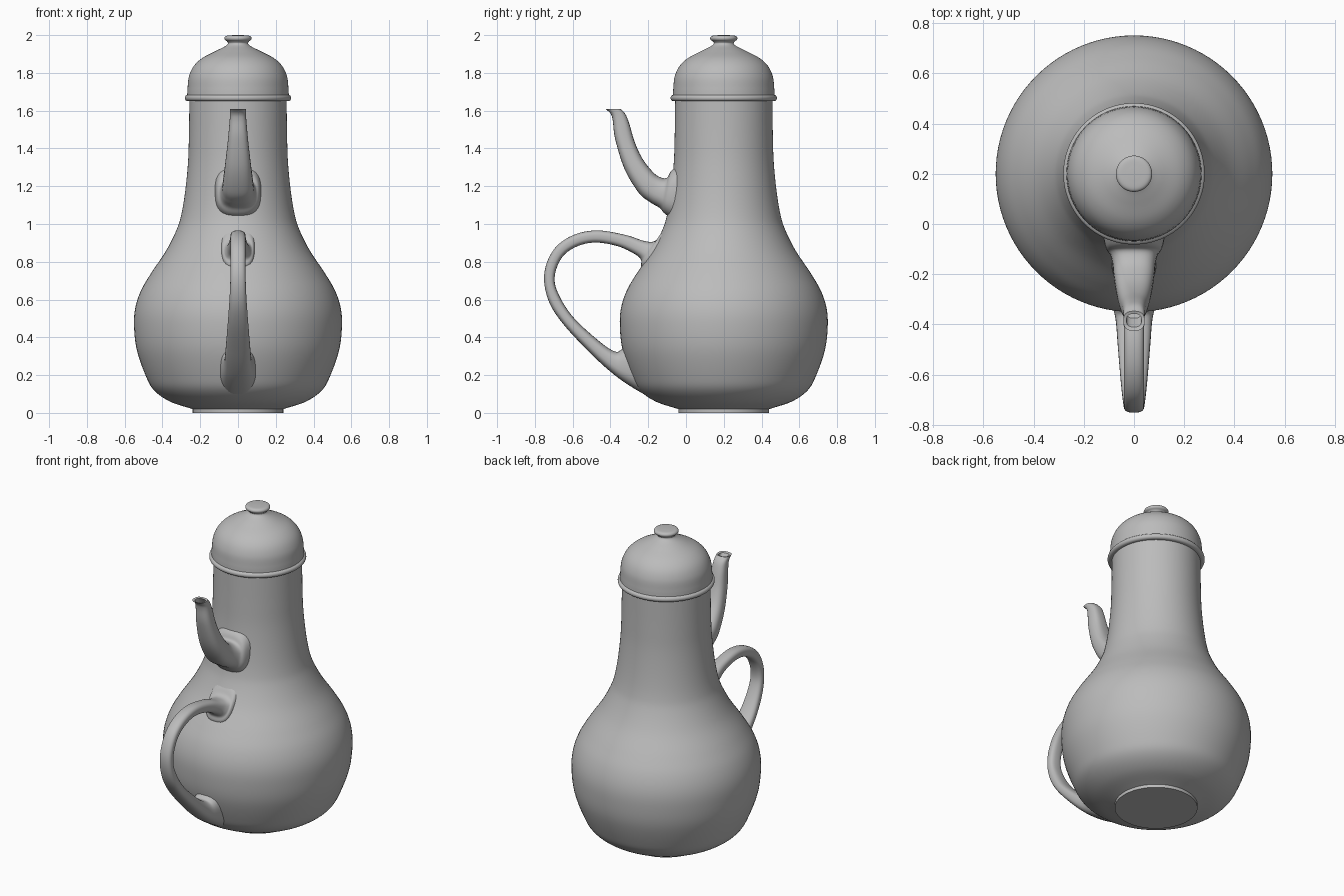
import bpy, bmesh, math
from mathutils import Vector

default = bpy.data.objects.get("Cube")
if default:
    bpy.data.objects.remove(default, do_unlink=True)

AXIS_Y = 0.2      # the pot's turning axis sits behind the origin


def make_material(name, colour):
    mat = bpy.data.materials.new(name)
    mat.use_nodes = True
    mat.diffuse_color = colour
    mat.node_tree.nodes["Principled BSDF"].inputs["Base Color"].default_value = colour
    return mat


GREY = make_material("plain grey", (0.5, 0.5, 0.5, 1))


def smooth_path(points, steps=6):
    """Catmull-Rom curve through points of any dimension."""
    pts = [Vector(p) for p in points]
    pts = [pts[0] * 2 - pts[1]] + pts + [pts[-1] * 2 - pts[-2]]
    path = []
    for a, b, c, d in zip(pts, pts[1:], pts[2:], pts[3:]):
        for i in range(steps):
            t = i / steps
            path.append(0.5 * (2 * b + (c - a) * t + (2 * a - 5 * b + 4 * c - d) * t**2
                               + (3 * b - a - 3 * c + d) * t**3))
    return path + [pts[-2]]


def loft(name, rings, angle=40):
    """Skin a list of closed rings and cap both ends."""
    bm = bmesh.new()
    loops = [[bm.verts.new(co) for co in ring] for ring in rings]
    n = len(loops[0])
    for lower, upper in zip(loops, loops[1:]):
        for i in range(n):
            j = (i + 1) % n
            bm.faces.new((lower[i], lower[j], upper[j], upper[i]))
    bm.faces.new(loops[0][::-1])
    bm.faces.new(loops[-1])
    bmesh.ops.recalc_face_normals(bm, faces=bm.faces[:])
    mesh = bpy.data.meshes.new(name)
    bm.to_mesh(mesh)
    bm.free()
    mesh.materials.append(GREY)
    obj = bpy.data.objects.new(name, mesh)
    bpy.context.scene.collection.objects.link(obj)
    bpy.ops.object.select_all(action="DESELECT")
    obj.select_set(True)
    bpy.context.view_layer.objects.active = obj
    bpy.ops.object.shade_smooth_by_angle(angle=math.radians(angle))
    return obj


def turned(name, profile, sides=96):
    """Turn a (radius, height) profile around the pot's axis."""
    turn = [math.tau * i / sides for i in range(sides)]
    return loft(name, [[(r * math.cos(a), AXIS_Y + r * math.sin(a), z) for a in turn]
                       for r, z in profile])


def section(outer, inner, half_width, sides=32, power=0.75):
    """Rounded, slightly boxy ring between an outer and an inner edge point."""
    middle, half = (outer + inner) / 2, (outer - inner) / 2
    ring = []
    for i in range(sides):
        a = math.tau * i / sides
        u = math.copysign(abs(math.cos(a)) ** power, math.cos(a))
        v = math.copysign(abs(math.sin(a)) ** power, math.sin(a))
        p = middle + half * u
        ring.append((half_width * v, p.x, p.y))
    return ring


def tube_rings(rows):
    """Rows hold outer y, z, inner y, z and the half width."""
    return [section(Vector((r[0], r[1])), Vector((r[2], r[3])), r[4])
            for r in smooth_path(rows)]


# Body: flat foot, round belly and tall neck
belly = [(0.24, 0.02), (0.36, 0.06), (0.445, 0.12), (0.49, 0.2), (0.535, 0.33),
         (0.55, 0.45), (0.545, 0.55), (0.515, 0.645), (0.46, 0.74), (0.38, 0.86),
         (0.325, 0.97), (0.3, 1.05), (0.28, 1.17), (0.265, 1.32), (0.26, 1.46),
         (0.257, 1.67)]
turned("body", [(0.24, 0)] + smooth_path(belly))

# Lid: beaded rim, dome and knob
bead = [(0.265 + 0.017 * math.cos(a), 1.667 + 0.017 * math.sin(a))
        for a in [math.radians(d) for d in range(-90, 71, 20)]]
dome = [(0.269, 1.684), (0.267, 1.72), (0.26, 1.78), (0.235, 1.835), (0.19, 1.878),
        (0.12, 1.915), (0.07, 1.94), (0.053, 1.955), (0.058, 1.966), (0.07, 1.976),
        (0.071, 1.988), (0.058, 1.997), (0.02, 2)]
turned("lid", [(0.24, 1.65)] + bead + smooth_path(dome))

# Spout: flared at the neck, with a recessed mouth
spout = [(0, 1.0, 0, 1.34, 0.13), (-0.1, 1.045, -0.075, 1.285, 0.115),
         (-0.14, 1.085, -0.1, 1.245, 0.095), (-0.19, 1.115, -0.135, 1.247, 0.085),
         (-0.25, 1.165, -0.175, 1.275, 0.08), (-0.325, 1.29, -0.23, 1.345, 0.068),
         (-0.375, 1.45, -0.27, 1.43, 0.054), (-0.388, 1.55, -0.3, 1.53, 0.045),
         (-0.4, 1.585, -0.32, 1.58, 0.042), (-0.425, 1.608, -0.347, 1.61, 0.042)]
mouth = [section(Vector((-0.41, 1.604)), Vector((-0.358, 1.606)), 0.03),
         section(Vector((-0.375, 1.55)), Vector((-0.32, 1.54)), 0.03)]
loft("spout", tube_rings(spout) + mouth)

# Handle: ear-shaped loop flaring into the belly at both ends
handle = [(-0.04, 1.05, -0.16, 0.7, 0.1), (-0.125, 0.96, -0.232, 0.765, 0.085),
          (-0.165, 0.91, -0.238, 0.81, 0.07), (-0.22, 0.91, -0.27, 0.84, 0.055),
          (-0.32, 0.942, -0.36, 0.882, 0.043), (-0.47, 0.966, -0.48, 0.902, 0.04),
          (-0.6, 0.94, -0.58, 0.88, 0.04), (-0.7, 0.865, -0.655, 0.825, 0.04),
          (-0.75, 0.74, -0.694, 0.73, 0.04), (-0.73, 0.6, -0.68, 0.64, 0.044),
          (-0.65, 0.47, -0.6, 0.51, 0.053), (-0.5, 0.31, -0.46, 0.38, 0.065),
          (-0.39, 0.21, -0.375, 0.325, 0.073), (-0.3, 0.145, -0.335, 0.34, 0.088),
          (-0.19, 0.08, -0.24, 0.4, 0.115)]
loft("handle", tube_rings(handle))
